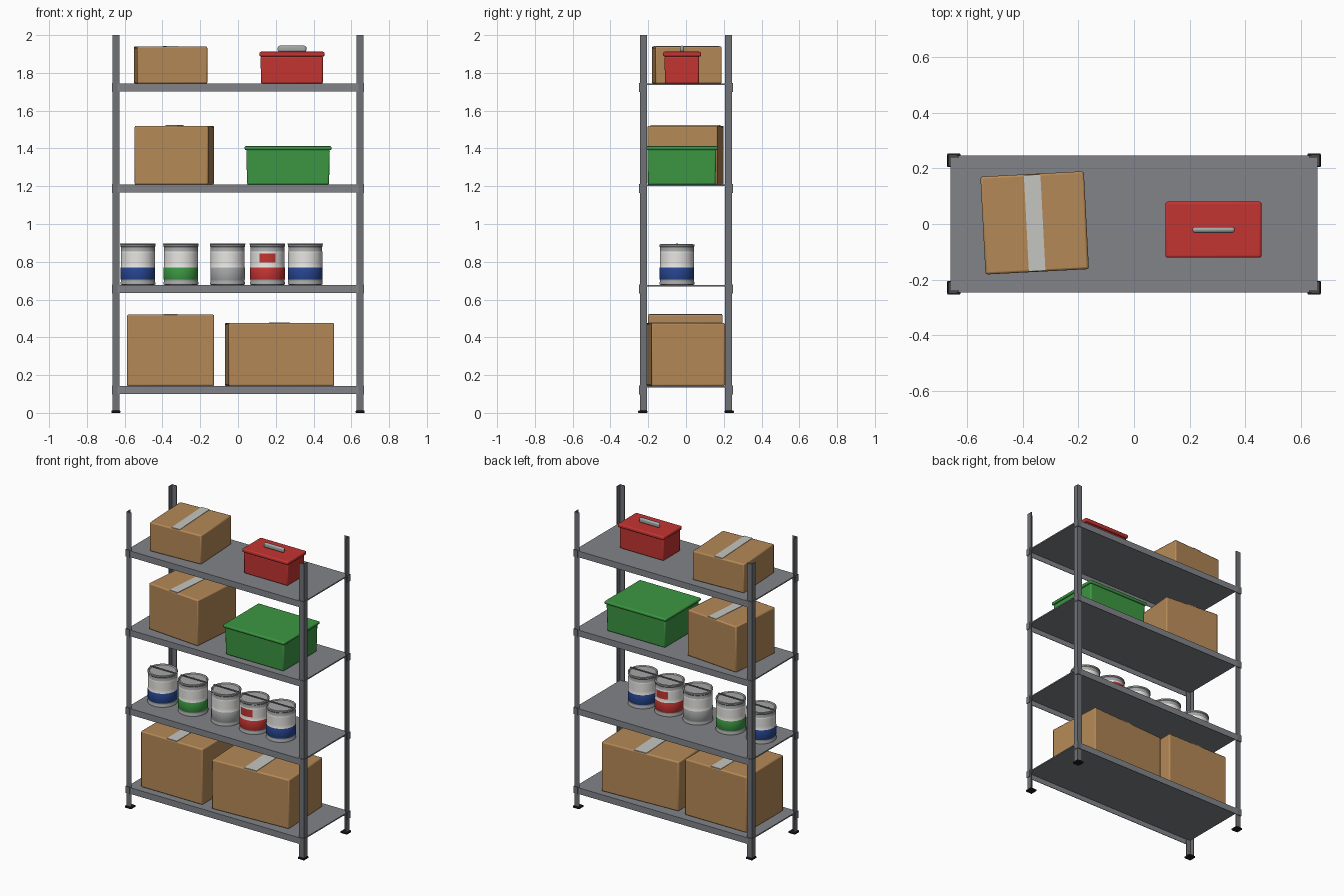
import bpy, bmesh, math
from mathutils import Matrix

cube = bpy.data.objects.get("Cube")
if cube:
    bpy.data.objects.remove(cube, do_unlink=True)


def material(name, r, g, b):
    m = bpy.data.materials.new(name)
    m.use_nodes = True
    m.diffuse_color = (r, g, b, 1)
    node = next(n for n in m.node_tree.nodes if n.type == 'BSDF_PRINCIPLED')
    node.inputs["Base Color"].default_value = (r, g, b, 1)
    return m


shelf_grey = material("shelf grey", .22, .23, .25)
post_grey = material("post grey", .16, .17, .185)
black = material("black rubber", .012, .012, .014)
cardboard = material("cardboard", .46, .25, .095)
tape_grey = material("tape grey", .56, .56, .53)
red = material("red", .55, .035, .032)
green = material("green", .045, .31, .055)
blue = material("blue", .02, .06, .28)
white = material("white", .8, .79, .76)
silver = material("silver", .38, .385, .39)


def finish(name, bm, mats, bevel=0, segments=2):
    bmesh.ops.recalc_face_normals(bm, faces=bm.faces[:])
    mesh = bpy.data.meshes.new(name)
    bm.to_mesh(mesh)
    bm.free()
    for m in mats:
        mesh.materials.append(m)
    ob = bpy.data.objects.new(name, mesh)
    bpy.context.collection.objects.link(ob)
    if bevel:
        mod = ob.modifiers.new("edge rounding", 'BEVEL')
        mod.width = bevel
        mod.segments = segments
    bpy.ops.object.select_all(action='DESELECT')
    bpy.context.view_layer.objects.active = ob
    ob.select_set(True)
    bpy.ops.object.shade_smooth_by_angle(angle=math.radians(35))
    return ob


def add_box(bm, x, y, z):
    """Add a box from (low, high) pairs."""
    size = [b - a for a, b in (x, y, z)]
    mid = [(a + b) / 2 for a, b in (x, y, z)]
    m = Matrix.Translation(mid) @ Matrix.Diagonal((*size, 1))
    return bmesh.ops.create_cube(bm, size=1, matrix=m)["verts"]


def box(name, x, y, z, mat, bevel=0, segments=2):
    bm = bmesh.new()
    add_box(bm, x, y, z)
    return finish(name, bm, [mat], bevel, segments)


def span(sign, outer, inner):
    return sorted((sign * outer, sign * inner))


def angle_iron(name, sx, sy, ox, oy, width, z, mat):
    """L-shaped section with its heel at the outer corner."""
    t = .005
    points = [(ox, oy), (ox - width, oy), (ox - width, oy - t),
              (ox - t, oy - t), (ox - t, oy - width), (ox, oy - width)]
    bm = bmesh.new()
    face = bm.faces.new([bm.verts.new((sx * x, sy * y, z[0])) for x, y in points])
    ext = bmesh.ops.extrude_face_region(bm, geom=[face])["geom"]
    bmesh.ops.translate(bm, vec=(0, 0, z[1] - z[0]),
                        verts=[v for v in ext if isinstance(v, bmesh.types.BMVert)])
    return finish(name, bm, [mat])


# Shelf panels with folded lips on the long edges
levels = {"bottom": .142, "lower": .677, "upper": 1.208, "top": 1.743}
for name, top in levels.items():
    bm = bmesh.new()
    add_box(bm, (-.66, .66), (-.246, .246), (top - .008, top))
    for s in (-1, 1):
        add_box(bm, (-.66, .66), span(s, .246, .2425), (top - .042, top))
    finish(name + "_shelf", bm, [shelf_grey])

# Posts, feet and shelf brackets at each corner
for sx, side in ((-1, "right"), (1, "left")):
    for sy, end in ((-1, "front"), (1, "back")):
        tag = f"{end}_{side}"
        angle_iron(tag + "_post", sx, sy, .664, .2435, .036, (.008, 2), post_grey)
        box(tag + "_foot", span(sx, .671, .623), span(sy, .253, .204),
            (0, .012), black, .003)
        for name, top in levels.items():
            angle_iron(f"{tag}_{name}_bracket", sx, sy, .667, .2485, .03,
                       (top - .044, top + .003), post_grey)


# Cardboard boxes, each with a strip of tape over the flaps
def carton(name, x, y, width, depth, bottom, top, turn):
    ob = box(name, (-width / 2, width / 2), (-depth / 2, depth / 2),
             (bottom, top), cardboard, .008)
    strip = box(name + "_tape", (-width * .08, width * .08),
                (-depth / 2 + .003, depth / 2 - .003), (top - .003, top + .003), tape_grey)
    for o in (ob, strip):
        o.location = (x, y, 0)
        o.rotation_euler.z = math.radians(turn)


carton("top_carton", -.357, .004, .372, .352, levels["top"], 1.94, 3)
carton("upper_carton", -.337, -.002, .392, .372, levels["upper"], 1.52, -5)
carton("bottom_right_carton", -.357, -.003, .462, .395, levels["bottom"], .52, 0)
carton("bottom_left_carton", .22, -.003, .56, .39, levels["bottom"], .476, 3)


# Lidded storage boxes
def tapered_body(name, x, y, z, taper, mat):
    bm = bmesh.new()
    verts = add_box(bm, x, y, z)
    cx, cy = sum(x) / 2, sum(y) / 2
    for v in verts:
        if v.co.z < sum(z) / 2:
            v.co.x -= math.copysign(taper, v.co.x - cx)
            v.co.y -= math.copysign(taper, v.co.y - cy)
    return finish(name, bm, [mat], .008)


tapered_body("green_bin", (.044, .486), (-.205, .16), (levels["upper"], 1.395), .004, green)
box("green_bin_lid", (.035, .495), (-.213, .168), (1.392, 1.412), green, .007, 3)
tapered_body("red_box", (.12, .45), (-.113, .07), (levels["top"], 1.888), .001, red)
box("red_box_lid", (.113, .458), (-.121, .08), (1.887, 1.912), red, .008, 3)
box("red_box_handle", (.21, .362), (-.032, -.01), (1.911, 1.944), silver, .0105, 3)


# Paint cans: a turned profile coloured by height
def paint_can(name, x, band, badge=False):
    r = .091
    profile = [(.082, 0), (r + .002, .003), (r + .002, .013), (r, .017), (r, .028),
               (r + .001, .03), (r + .001, .092), (r, .094), (r, .118), (r, .168),
               (r, .177), (r - .001, .179), (r - .001, .2), (r + .002, .204),
               (r + .002, .213), (r - .005, .216), (r - .01, .209), (r - .02, .209)]
    count = 32
    bm = bmesh.new()
    rings = []
    for radius, z in profile:
        ring = []
        for i in range(count):
            a = math.tau * (i + .5) / count
            ring.append(bm.verts.new((radius * math.cos(a), radius * math.sin(a), z)))
        rings.append(ring)
    for low, high in zip(rings, rings[1:]):
        for i in range(count):
            j = (i + 1) % count
            bm.faces.new((low[i], low[j], high[j], high[i]))
    bm.faces.new(rings[0])
    bm.faces.new(rings[-1])
    for f in bm.faces:
        c = f.calc_center_median()
        if .028 < c.z < .093:
            f.material_index = 1
        elif .093 < c.z < .178 and c.xy.length > .08:
            on_badge = badge and .118 < c.z < .168 and abs(c.x) < .046
            f.material_index = 3 if on_badge else 2
    can = finish(name, bm, [silver, band, white, red])
    wire = box(name + "_wire", (-.094, .094), (-.005, .005), (.214, .22), post_grey, .002)
    for o in (can, wire):
        o.location = (x, -.048, levels["lower"])


for i, (x, band) in enumerate(((-.53, blue), (-.302, green), (-.055, silver),
                               (.156, red), (.356, blue))):
    paint_can(f"paint_can_{i + 1}", x, band, badge=(band == red))
